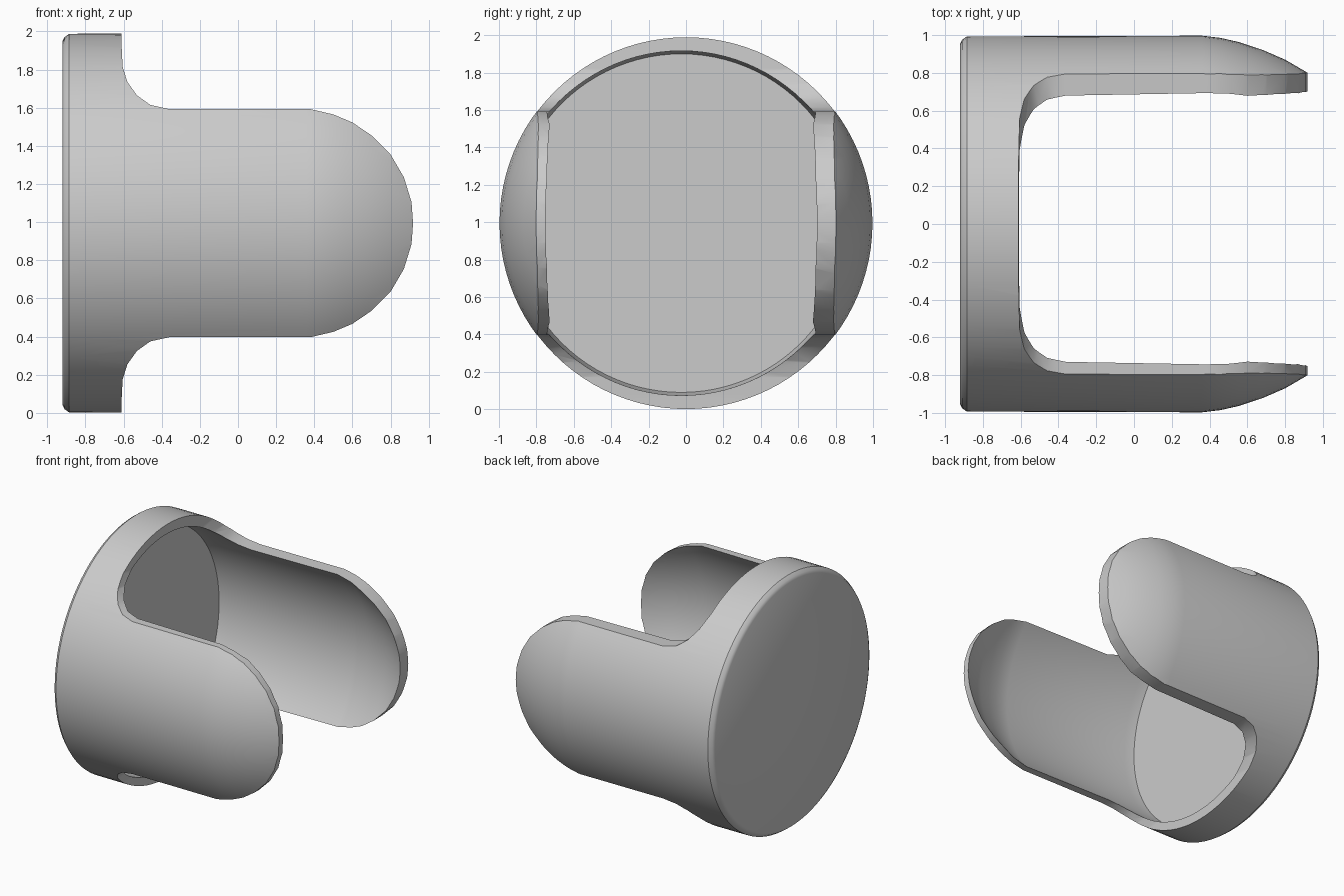
import bpy
from math import sin, cos, tau

if "Cube" in bpy.data.objects:
    bpy.data.objects.remove(bpy.data.objects["Cube"])

MID_Z = 0.995
SIDES = 96

grey = bpy.data.materials.new("light grey")
grey.use_nodes = True
colour = (0.6, 0.6, 0.6, 1)
grey.diffuse_color = colour
grey.node_tree.nodes["Principled BSDF"].inputs["Base Color"].default_value = colour


def make_object(name, verts, faces):
    mesh = bpy.data.meshes.new(name)
    mesh.from_pydata(verts, [], faces)
    mesh.materials.append(grey)
    obj = bpy.data.objects.new(name, mesh)
    bpy.context.collection.objects.link(obj)
    return obj


def bridge(rings):
    """Skin a stack of equal closed loops and cap both ends."""
    n = len(rings[0])
    verts = [p for ring in rings for p in ring]
    faces = [(k * n + i, k * n + (i + 1) % n, (k + 1) * n + (i + 1) % n, (k + 1) * n + i)
             for k in range(len(rings) - 1) for i in range(n)]
    faces += [tuple(reversed(range(n))), tuple(range(len(verts) - n, len(verts)))]
    return verts, faces


def lathe(name, profile, shift_y=0.0):
    """Turn (x, radius) points about the lengthwise axis."""
    rings = [[(x, shift_y + r * cos(tau * i / SIDES), MID_Z + r * sin(tau * i / SIDES))
              for i in range(SIDES)] for x, r in profile]
    return make_object(name, *bridge(rings))


def boolean(target, cutter, operation):
    mod = target.modifiers.new(operation.lower(), "BOOLEAN")
    mod.operation = operation
    mod.solver = "EXACT"
    mod.object = cutter
    cutter.hide_render = True
    bpy.context.view_layer.objects.active = target
    bpy.ops.object.modifier_apply(modifier=mod.name)
    bpy.data.objects.remove(cutter)


# Bevelled cup that rounds in towards the prong tips
body = lathe("two_prong_cup", [
    (-0.92, 0.955), (-0.91, 0.975), (-0.885, 0.993), (0.36, 0.997), (0.46, 0.985),
    (0.56, 0.962), (0.68, 0.922), (0.8, 0.87), (0.92, 0.8), (0.97, 0.77)])

# Hollow, slightly off centre so the front wall is thinner
hollow = lathe("hollow_cutter", [
    (-0.78, 0.905), (-0.7, 0.92), (0.38, 0.935), (0.5, 0.915), (0.6, 0.88),
    (0.7, 0.845), (0.8, 0.8), (0.92, 0.725), (1.05, 0.64)], shift_y=-0.025)
boolean(body, hollow, "DIFFERENCE")

# Side outline: base ring, filleted shoulders and rounded prongs
upper = [(-1.0, 1.1), (-0.615, 1.1), (-0.61, 0.92), (-0.605, 0.82), (-0.58, 0.74),
         (-0.53, 0.67), (-0.46, 0.62), (-0.36, 0.598), (0.38, 0.598), (0.5, 0.57),
         (0.6, 0.528), (0.7, 0.46), (0.8, 0.36), (0.87, 0.24), (0.91, 0.11)]
outline = upper + [(0.918, 0)] + [(x, -h) for x, h in reversed(upper)]
rings = [[(x, y, MID_Z + h) for x, h in outline] for y in (1.2, -1.2)]
boolean(body, make_object("outline_cutter", *bridge(rings)), "INTERSECT")

# Smooth walls with crisp rims
bpy.ops.object.select_all(action="DESELECT")
body.select_set(True)
bpy.context.view_layer.objects.active = body
bpy.ops.object.shade_smooth_by_angle(angle=0.5)
